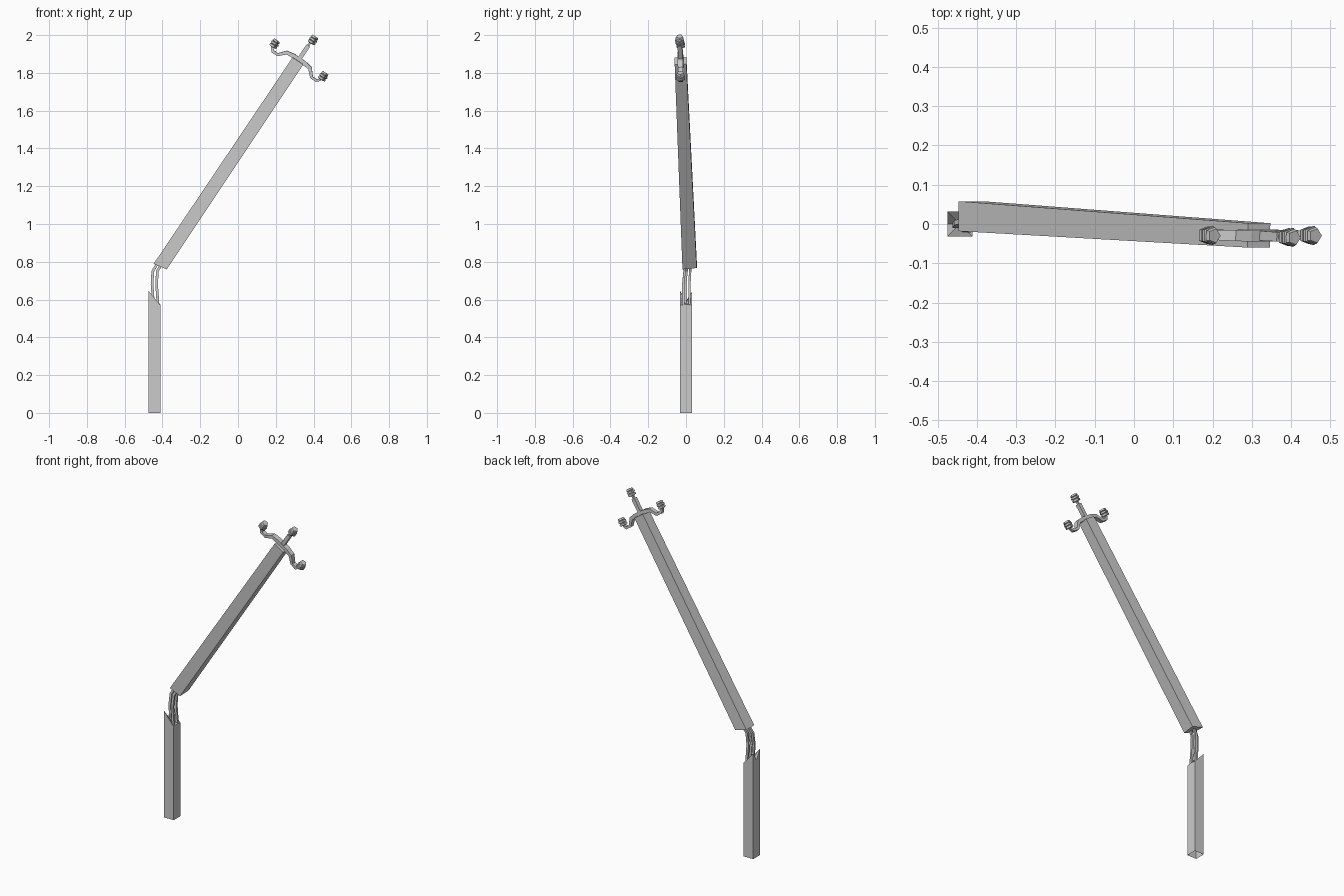
import bpy, bmesh, math
from mathutils import Vector, Matrix

if "Cube" in bpy.data.objects:
    bpy.data.objects.remove(bpy.data.objects["Cube"])

# Frame of the leaning upper pole: origin at its top end, local z along the pole
D = Vector((0.556, -0.037, 0.83)).normalized()
P = Vector((0.83, 0, -0.556))
P = (P - D * P.dot(D)).normalized()
Q = D.cross(P)
M = Matrix((P, Q, D)).transposed().to_4x4()
M.translation = Vector((0.318, -0.029, 1.864))


def finish(name, bm, matrix=None):
    bmesh.ops.recalc_face_normals(bm, faces=bm.faces)
    mesh = bpy.data.meshes.new(name)
    bm.to_mesh(mesh)
    bm.free()
    ob = bpy.data.objects.new(name, mesh)
    bpy.context.collection.objects.link(ob)
    if matrix:
        ob.matrix_world = matrix
    return ob


def loft(bm, rings, cap_start=True, cap_end=True):
    vs = [[bm.verts.new(p) for p in r] for r in rings]
    n = len(vs[0])
    for a, b in zip(vs, vs[1:]):
        for i in range(n):
            j = (i + 1) % n
            bm.faces.new((a[i], a[j], b[j], b[i]))
    if cap_start:
        bm.faces.new(vs[0])
    if cap_end:
        bm.faces.new(vs[-1])
    return vs


def sweep(name, path, sizes, matrix=None):
    # rectangular section along a path; sizes are (in-plane, depth) half widths
    pts = [Vector(p) for p in path]
    rings = []
    for i, p in enumerate(pts):
        t = (pts[min(i + 1, len(pts) - 1)] - pts[max(i - 1, 0)]).normalized()
        u = t.cross(Vector((0, 1, 0))).normalized()
        w = t.cross(u)
        a, b = sizes[i]
        rings.append([p + u * (sx * a) + w * (sy * b)
                      for sx, sy in ((-1, -1), (1, -1), (1, 1), (-1, 1))])
    bm = bmesh.new()
    loft(bm, rings)
    return finish(name, bm, matrix)


def insulator(name, x, z):
    # ribbed five-sided knob
    prof = [(0.010, -0.022), (0.024, -0.019), (0.024, -0.009), (0.017, -0.006),
            (0.025, -0.003), (0.025, 0.006), (0.017, 0.009), (0.023, 0.012),
            (0.019, 0.022)]
    rings = [[(x + r * math.cos(k * math.tau / 5), r * math.sin(k * math.tau / 5), z + h)
              for k in range(5)] for r, h in prof]
    bm = bmesh.new()
    loft(bm, rings)
    finish(name, bm, M)


# Snapped stump with jagged top and open base
cx, h = -0.443, 0.032
outline = [(-h, -h), (0, -h), (h, -h), (h, 0), (h, h), (0, h), (-h, h), (-h, 0)]
tops = [0.648, 0.608, 0.57, 0.575, 0.57, 0.605, 0.642, 0.592]
bm = bmesh.new()
vs = loft(bm, [[(cx + x, y, 0) for x, y in outline],
               [(cx + x, y, z) for (x, y), z in zip(outline, tops)]], False, False)
mid = bm.verts.new((cx, 0, 0.58))
for i in range(8):
    bm.faces.new((vs[1][i], vs[1][(i + 1) % 8], mid))
finish("stump", bm)

# Leaning upper pole, tapered, with uneven broken lower end
L = 1.31
corners = ((-1, -1), (1, -1), (1, 1), (-1, 1))
low = (-0.008, 0.006, 0.012, -0.012)
bm = bmesh.new()
loft(bm, [[(sx * 0.037, sy * 0.038, -L + e) for (sx, sy), e in zip(corners, low)],
          [(sx * 0.034, sy * 0.031, 0) for sx, sy in corners]])
finish("upper_pole", bm, M)

# Bent reinforcing rods joining stump and pole
for i, (x, y, ty) in enumerate(((-0.452, -0.004, 0.01), (-0.428, -0.015, 0.0), (-0.428, 0.018, 0.026))):
    sweep(f"rod_{i}", [(x + 0.005, y, 0.57), (x - 0.003, y, 0.68),
                       (x + 0.001, (y + ty) / 2, 0.75), (x + 0.03, ty, 0.80)],
          [(0.007, 0.006)] * 4)

# Crossbar with cranked arms on both sides
arm = [(0.035, 0.008), (0.074, 0.003), (0.108, -0.033), (0.140, -0.033), (0.155, -0.015)]
size = [(0.012, 0.015), (0.010, 0.014), (0.008, 0.013), (0.008, 0.012), (0.006, 0.008)]
path = [(-x, 0, z) for x, z in reversed(arm)] + [(x, 0, z) for x, z in arm]
sweep("crossbar", path, size[::-1] + size, M)

# Top stub and its pin
sweep("top_stub", [(0, 0, -0.01), (0, 0, 0.098)], [(0.011, 0.012)] * 2, M)
sweep("top_pin", [(0, 0, 0.09), (0, 0, 0.125)], [(0.006, 0.006)] * 2, M)

# Insulators
insulator("top_insulator", 0.003, 0.136)
for side, s in (("left", -1), ("right", 1)):
    insulator(f"{side}_insulator", s * 0.155, 0.006)
